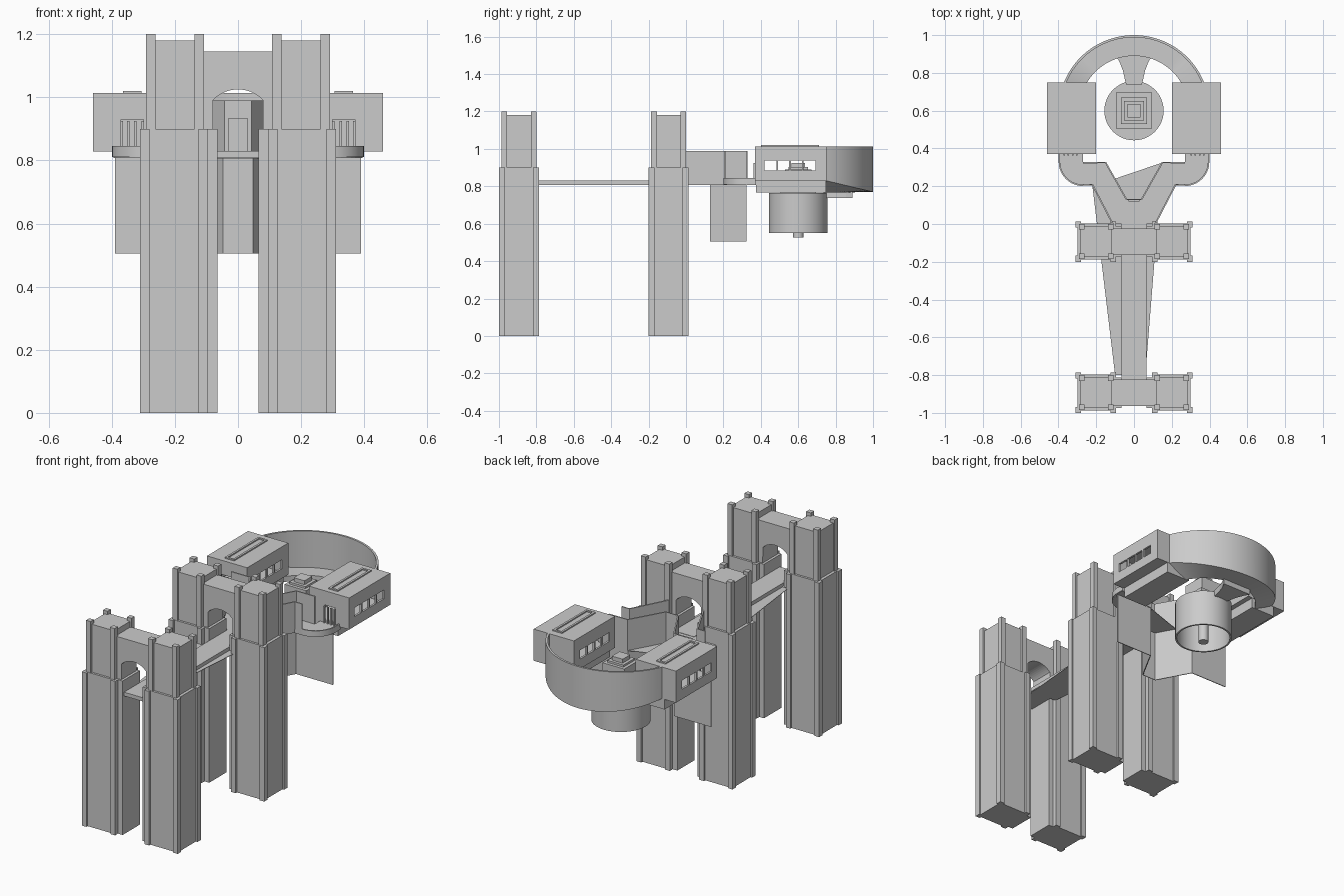
import bpy, bmesh, math

if "Cube" in bpy.data.objects:
    bpy.data.objects.remove(bpy.data.objects["Cube"])


def finish(name, bm, smooth=False):
    bmesh.ops.recalc_face_normals(bm, faces=bm.faces)
    me = bpy.data.meshes.new(name)
    bm.to_mesh(me)
    bm.free()
    ob = bpy.data.objects.new(name, me)
    bpy.context.collection.objects.link(ob)
    if smooth:
        bpy.ops.object.select_all(action='DESELECT')
        ob.select_set(True)
        bpy.context.view_layer.objects.active = ob
        bpy.ops.object.shade_smooth_by_angle(angle=math.radians(30))
    return ob


def add_box(bm, x, y, z):
    v = [bm.verts.new((a, b, c)) for c in z for a, b in
         ((x[0], y[0]), (x[1], y[0]), (x[1], y[1]), (x[0], y[1]))]
    for f in ((0, 1, 2, 3), (4, 5, 6, 7), (0, 1, 5, 4), (1, 2, 6, 5), (2, 3, 7, 6), (3, 0, 4, 7)):
        bm.faces.new([v[i] for i in f])


def boxes(name, parts):
    bm = bmesh.new()
    for p in parts:
        add_box(bm, *p)
    return finish(name, bm)


def prism(name, pts, z0, z1, smooth=False):
    bm = bmesh.new()
    f = bm.faces.new([bm.verts.new((x, y, z0)) for x, y in pts])
    r = bmesh.ops.extrude_face_region(bm, geom=[f])
    for v in r['geom']:
        if isinstance(v, bmesh.types.BMVert):
            v.co.z = z1
    return finish(name, bm, smooth)


def wall(name, path, z0, z1, t=0.008, smooth=False):
    """Thin upright wall along an xy path."""
    left, right = [], []
    for i, (x, y) in enumerate(path):
        a, b = path[max(i - 1, 0)], path[min(i + 1, len(path) - 1)]
        dx, dy = b[0] - a[0], b[1] - a[1]
        d = math.hypot(dx, dy)
        nx, ny = -dy / d * t / 2, dx / d * t / 2
        left.append((x + nx, y + ny))
        right.append((x - nx, y - ny))
    return prism(name, left + right[::-1], z0, z1, smooth)


def mx(s, a, b):
    return tuple(sorted((s * a, s * b)))


def lathe(name, profile, cy, n=48):
    bm = bmesh.new()
    vs = [bm.verts.new((r, 0, z)) for r, z in profile]
    es = [bm.edges.new(p) for p in zip(vs, vs[1:])]
    bmesh.ops.spin(bm, geom=vs + es, cent=(0, 0, 0), axis=(0, 0, 1), angle=2 * math.pi, steps=n)
    bmesh.ops.remove_doubles(bm, verts=bm.verts, dist=1e-4)
    bmesh.ops.translate(bm, verts=bm.verts, vec=(0, cy, 0))
    return finish(name, bm, True)


# Two gates: twin towers with corner posts, joined by an arch
for gate, cy in (("front", -0.893), ("rear", -0.093)):
    for side, s in (("left", -1), ("right", 1)):
        parts = [(mx(s, .105, .30), (cy - .095, cy + .095), (0, .9)),
                 (mx(s, .065, .11), (cy - .08, cy + .08), (0, .9)),
                 (mx(s, .118, .283), (cy - .082, cy + .082), (.9, 1.18))]
        for e in (-1, 1):
            for xa in (.095, .28):
                parts.append((mx(s, xa, xa + .03), tuple(sorted((cy + e * .107, cy + e * .075))), (0, .9)))
            for xa in (.108, .262):
                parts.append((mx(s, xa, xa + .03), tuple(sorted((cy + e * .093, cy + e * .063))), (.9, 1.2)))
        boxes(f"{gate}_{side}_tower", parts)
    arc = [(.109 * math.sin(a), .916 + .109 * math.cos(a))
           for a in (math.radians(47 - 94 * i / 16) for i in range(17))]
    pts = [(-.12, .9), (-.12, 1.145), (.12, 1.145), (.12, .9), (.08, .9)] + arc + [(-.08, .9)]
    ob = prism(f"{gate}_gate_arch", pts, -.07, .07)
    ob.rotation_euler.x = math.pi / 2
    ob.location.y = cy

# Bridge deck and the skewed sheet under it
boxes("bridge_deck", [((-.066, .066), (-.96, .02), (.808, .83))])
prism("under_sheet", [(-.1, -.8), (-.22, .2), (-.1, .24), (.15, .325), (.06, -.8)], .806, .809)

# Forked deck with rounded outer corners
corner = [(.27 + .125 * math.sin(a), .33 - .125 * math.cos(a))
          for a in (math.radians(9 * i) for i in range(11))]
half = [(.11, 0), (.22, .205)] + corner + [(.395, .375), (.27, .375), (.27, .325), (.15, .325), (.04, .13)]
prism("forked_deck", half + [(-x, y) for x, y in half[::-1]], .808, .828)
inner = [(.27, .325), (.15, .325), (.04, .13)]
wall("fork_inner_wall", inner + [(-x, y) for x, y in inner[::-1]], .81, .99)
boxes("fork_door", [((-.03, .03), (.118, .13), (.828, .935))])
skirt = [(.39, .322), (.15, .322), (.045, .13)]
wall("hanging_skirt", skirt + [(-x, y) for x, y in skirt[::-1]], .505, .81, .005)

for side, s in (("left", -1), ("right", 1)):
    wall(f"{side}_fork_outer_wall", [(s * .112, 0), (s * .22, .208), (s * .27, .208)], .81, .99)
    wall(f"{side}_corner_lip", [(s * x, y) for x, y in corner + [(.395, .375)]], .81, .845, smooth=True)

    # Side cabin: hollow shell with window rows, doorway and roof slot
    shell = [(mx(s, .2, .46), (.37, .75), (.828, .84)),
             (mx(s, .2, .46), (.37, .75), (1.0, 1.013)),
             (mx(s, .2, .46), (.738, .75), (.84, 1.0)),
             (mx(s, .2, .30), (.37, .382), (.84, 1.0)),
             (mx(s, .37, .46), (.37, .382), (.84, 1.0)),
             (mx(s, .30, .37), (.37, .382), (.93, 1.0))]
    for xa in (.2, .448):
        w = mx(s, xa, xa + .012)
        shell += [(w, (.382, .738), (.84, .885)), (w, (.382, .738), (.937, 1.0)),
                  (w, (.382, .42), (.885, .937)), (w, (.692, .738), (.885, .937))]
        shell += [(w, (y - .005, y + .005), (.885, .937)) for y in (.488, .556, .624)]
    boxes(f"{side}_cabin", shell)
    boxes(f"{side}_door_bars", [(mx(s, x, x + .008), (.362, .37), (.828, .925))
                                for x in (.298, .321, .343, .364)])
    boxes(f"{side}_roof_slot", [(mx(s, .305, .317), (.40, .71), (1.01, 1.02)),
                                (mx(s, .353, .365), (.40, .71), (1.01, 1.02)),
                                (mx(s, .317, .353), (.40, .412), (1.01, 1.02)),
                                (mx(s, .317, .353), (.698, .71), (1.01, 1.02))])
    boxes(f"{side}_cabin_base", [(mx(s, .23, .385), (.375, .748), (.768, .828))])

# Curved rear gallery: floor with sloping underside and tall outer wall
bm = bmesh.new()
rings = []
N = 48
for i in range(N + 1):
    a = math.radians(22 + 136 * i / N)
    t = (math.sin(a) - .375) / .625
    zo = .83 - .06 * t
    sec = [(.4, zo), (.4, 1.013), (.388, 1.013), (.388, max(zo + .005, .8)), (.29, .8), (.29, .768)]
    rings.append([bm.verts.new((r * math.cos(a), .6 + r * math.sin(a), z)) for r, z in sec])
for p, q in zip(rings, rings[1:]):
    for k in range(6):
        j = (k + 1) % 6
        bm.faces.new((p[k], p[j], q[j], q[k]))
bm.faces.new(rings[0])
bm.faces.new(rings[-1])
finish("rear_gallery", bm, True)

# Flared spoke from gallery to hub
flare = [(.095, .89), (.075, .855), (.058, .81), (.045, .75), (.04, .735)]
prism("hub_spoke", flare + [(-x, y) for x, y in flare[::-1]], .737, .775)

# Hub drum open at the bottom, with a central rod and stepped pedestal
lathe("hub_drum", [(0, .765), (.157, .765), (.157, .55), (.147, .55), (.147, .75), (0, .75)], .6)
lathe("hub_rod", [(0, .76), (.028, .76), (.028, .525), (0, .525)], .6, 24)
steps = [(.095, .765, .80), (.07, .80, .89), (.052, .89, .902), (.035, .902, .925)]
boxes("stepped_pedestal", [((-h, h), (.6 - h, .6 + h), (a, b)) for h, a, b in steps])
